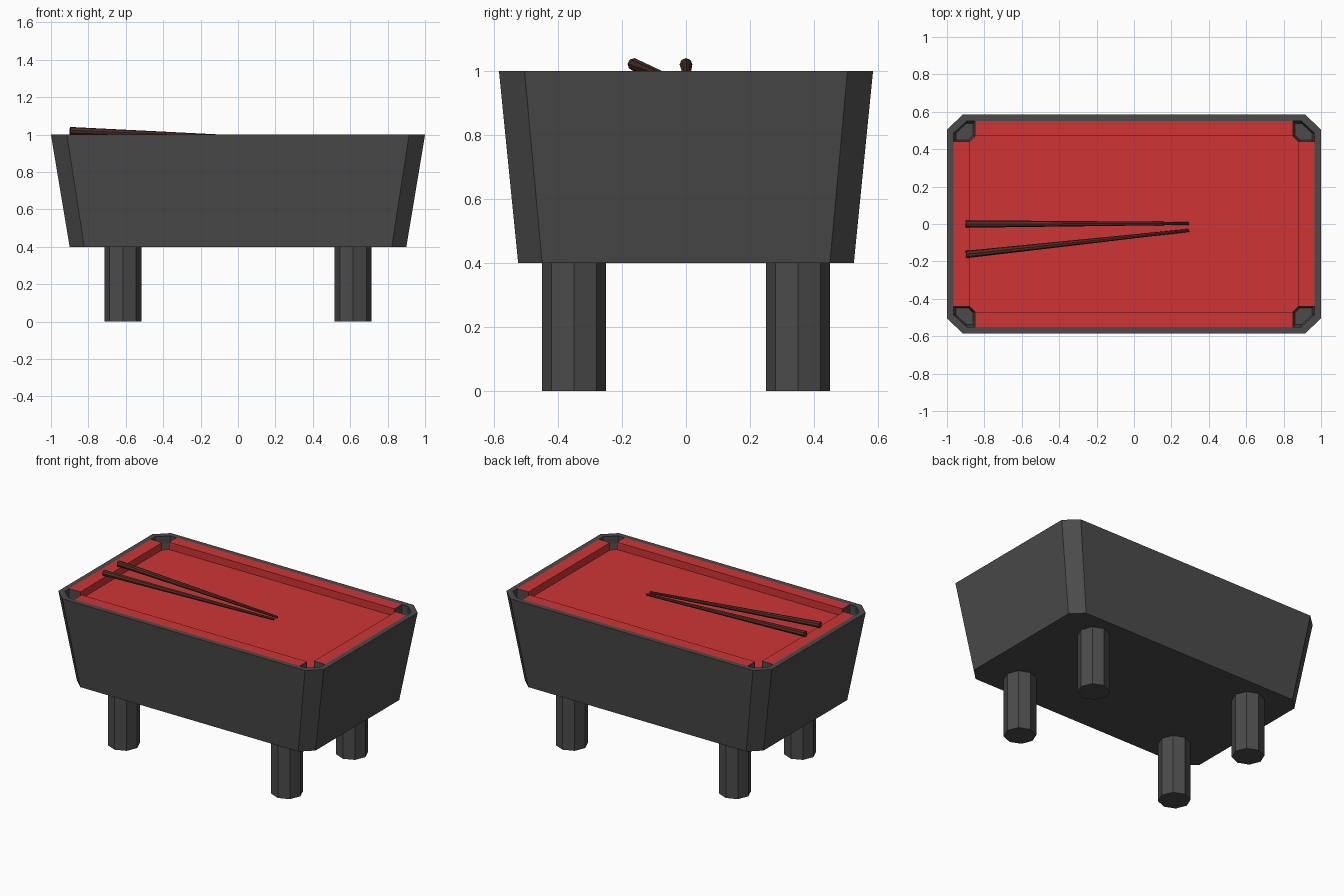
import bpy, bmesh, math
from mathutils import Vector

if "Cube" in bpy.data.objects:
    bpy.data.objects.remove(bpy.data.objects["Cube"])


def material(name, rgb):
    m = bpy.data.materials.new(name)
    m.diffuse_color = (*rgb, 1)
    m.use_nodes = True
    m.node_tree.nodes["Principled BSDF"].inputs["Base Color"].default_value = m.diffuse_color
    return m


GREY = material("dark grey", (0.07, 0.07, 0.07))
RED = material("red felt", (0.62, 0.036, 0.036))
BROWN = material("dark brown wood", (0.075, 0.03, 0.022))


def finish(name, bm, *mats):
    bmesh.ops.recalc_face_normals(bm, faces=bm.faces)
    me = bpy.data.meshes.new(name)
    bm.to_mesh(me)
    bm.free()
    for m in mats:
        me.materials.append(m)
    ob = bpy.data.objects.new(name, me)
    bpy.context.collection.objects.link(ob)
    return ob


def loft(bm, rings, cap_start=True, cap_end=True):
    vs = [[bm.verts.new(p) for p in r] for r in rings]
    n = len(vs[0])
    for a, b in zip(vs, vs[1:]):
        for i in range(n):
            j = (i + 1) % n
            bm.faces.new((a[i], a[j], b[j], b[i]))
    if cap_start:
        bm.faces.new(vs[0][::-1])
    if cap_end:
        bm.faces.new(vs[-1])


def chamfered(x, y, cx, cy, z):
    """Rectangle with cut corners, half sizes x, y."""
    return [(x, -y + cy, z), (x, y - cy, z), (x - cx, y, z), (-x + cx, y, z),
            (-x, y - cy, z), (-x, -y + cy, z), (-x + cx, -y, z), (x - cx, -y, z)]


# body: tapered tub with a thin rim and a cavity
bm = bmesh.new()
loft(bm, [chamfered(0.90, 0.525, 0.078, 0.075, 0.4),
          chamfered(1.0, 0.585, 0.085, 0.08, 1.0),
          chamfered(0.965, 0.55, 0.07, 0.065, 1.0),
          chamfered(0.965, 0.55, 0.07, 0.065, 0.86)])
finish("table_body", bm, GREY)

# playing bed, with its corners cut off for the pockets
bm = bmesh.new()
bed = chamfered(0.88, 0.47, 0.03, 0.03, 0.95)
bm.faces.new([bm.verts.new(p) for p in bed])
finish("felt_bed", bm, RED)


# cushions: bars between the pockets, ends in grey
def cushion(name, x0, x1, y0, y1, axis):
    bm = bmesh.new()
    loft(bm, [[(x0, y0, z), (x1, y0, z), (x1, y1, z), (x0, y1, z)] for z in (0.88, 1.0)])
    bmesh.ops.recalc_face_normals(bm, faces=bm.faces)
    for f in bm.faces:
        f.material_index = 1 if abs(f.normal[axis]) > 0.9 else 0
    finish(name, bm, RED, GREY)


for s, side in ((-1, "front"), (1, "back")):
    cushion(side + "_cushion", -0.85, 0.85, *sorted((s * 0.47, s * 0.55)), 0)
for s, side in ((-1, "left"), (1, "right")):
    cushion(side + "_cushion", *sorted((s * 0.88, s * 0.965)), -0.44, 0.44, 1)

# pocket cups and legs in all four corners
CUP = [(0.85, 0.55), (0.85, 0.47), (0.88, 0.44), (0.965, 0.44), (0.965, 0.485), (0.895, 0.55)]
for sx, lr in ((-1, "left"), (1, "right")):
    for sy, fb in ((-1, "front"), (1, "back")):
        bm = bmesh.new()
        top = [Vector((sx * x, sy * y, 0.95)) for x, y in CUP]
        mid = sum(top, Vector()) / len(top)
        low = [mid + (p - mid) * 0.8 - Vector((0, 0, 0.08)) for p in top]
        loft(bm, [low, top], cap_end=False)
        ob = finish(f"{fb}_{lr}_pocket", bm, GREY)
        ob.data.flip_normals()

        bm = bmesh.new()
        loft(bm, [[(sx * 0.615 + 0.1 * math.cos(i * math.pi / 4),
                    sy * 0.35 + 0.1 * math.sin(i * math.pi / 4), z) for i in range(8)]
                  for z in (0, 0.41)])
        finish(f"{fb}_{lr}_leg", bm, GREY)


# cues: tapered sticks leaning on the left cushion
def cue(name, a, b, r0, r1):
    a, b = Vector(a), Vector(b)
    bm = bmesh.new()
    bmesh.ops.create_cone(bm, cap_ends=True, segments=8, radius1=r0, radius2=r1,
                          depth=(b - a).length)
    rot = Vector((0, 0, 1)).rotation_difference(b - a).to_matrix()
    for v in bm.verts:
        v.co = rot @ v.co + (a + b) / 2
    finish(name, bm, BROWN)


cue("cue_straight", (-0.9, 0.0, 1.021), (0.295, 0.003, 0.973), 0.02, 0.008)
cue("cue_angled", (-0.898, -0.163, 1.021), (0.295, -0.034, 0.973), 0.02, 0.008)
